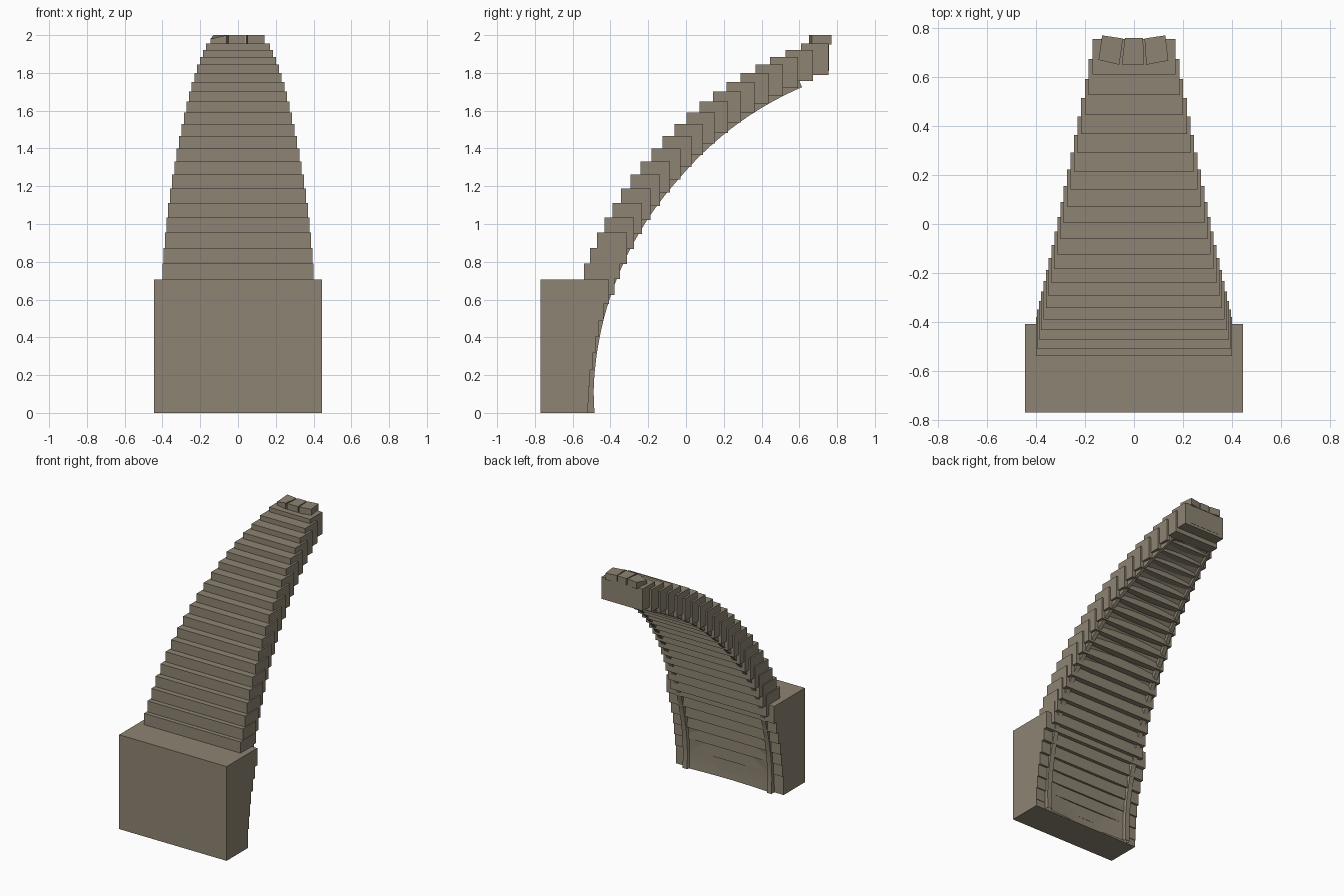
import bpy, bmesh
from math import sin, cos, radians

cube = bpy.data.objects.get("Cube")
if cube:
    bpy.data.objects.remove(cube, do_unlink=True)

stone = bpy.data.materials.new("warm_grey_stone")
stone.use_nodes = True
COLOUR = (0.27, 0.23, 0.17, 1)
stone.diffuse_color = COLOUR
stone.node_tree.nodes["Principled BSDF"].inputs["Base Color"].default_value = COLOUR

# Arch circle in the y-z plane
CY, CZ, RADIUS = 1.296, 0.129, 1.951
START, STEP, COUNT = 19.8, 2.61, 20


def arc(radius, degrees):
    a = radians(degrees)
    return CY - radius * cos(a), CZ + radius * sin(a)


def half_width(i):
    return 0.40 - 0.23 * (max(i, 0) / (COUNT - 1)) ** 1.3


def make(name, verts, faces):
    mesh = bpy.data.meshes.new(name)
    mesh.from_pydata(verts, [], faces)
    bm = bmesh.new()
    bm.from_mesh(mesh)
    bmesh.ops.recalc_face_normals(bm, faces=bm.faces)
    bm.to_mesh(mesh)
    bm.free()
    mesh.materials.append(stone)
    obj = bpy.data.objects.new(name, mesh)
    bpy.context.collection.objects.link(obj)
    return obj


def prism(name, low, high):
    """Solid between two matching outlines."""
    n = len(low)
    sides = [(k, (k + 1) % n, n + (k + 1) % n, n + k) for k in range(n)]
    return make(name, low + high, [tuple(range(n)), tuple(range(n, 2 * n))] + sides)


def box(name, w, y0, y1, z0, z1):
    ring = [(-w, y0), (w, y0), (w, y1), (-w, y1)]
    return prism(name, [(x, y, z0) for x, y in ring], [(x, y, z1) for x, y in ring])


# Base block with a back that steps along the arch
top = arc(RADIUS, START - STEP)[1]
outline = [(-0.77, 0), (-0.77, top)]
upper = top
for i in range(-1, -9, -1):
    y, z = arc(RADIUS, START + STEP * i)
    back = y + 0.16 + 0.0035 * (i + 1)
    lower = max(z - 0.13, 0) if i > -8 else 0
    outline += [(back, upper), (back, lower)]
    upper = lower
    if lower == 0:
        break
prism("base_block", [(-0.445, y, z) for y, z in outline],
      [(0.445, y, z) for y, z in outline])

# Overlapping courses that climb and narrow
for i in range(COUNT):
    y, z = arc(RADIUS, START + STEP * i)
    depth = 0.16 - 0.015 * i / (COUNT - 1)
    box(f"course_{i + 1}", half_width(i), y, y + depth, z - 0.165, z)

# Curved lining under the arch: two raised rails and a hollow middle
section = [(1, 0.06), (1, 0), (0.9, 0), (0.88, 0.018), (0.45, 0.026), (0, 0.03)]
section = [(-u, d) for u, d in section] + section[-2::-1]
rows, cols = 40, len(section)
verts = []
for r in range(rows):
    angle = -4.15 + 71 * r / (rows - 1)
    radius = 1.785 - 0.05 * min(max(angle, 0) / 40, 1)
    w = 0.92 * half_width((angle - START) / STEP)
    for u, d in section:
        y, z = arc(radius + d, angle)
        verts.append((u * w, y, max(z, 0)))
faces = [(r * cols + c, r * cols + c + 1, (r + 1) * cols + c + 1, (r + 1) * cols + c)
         for r in range(rows - 1) for c in range(cols - 1)]
lining = make("arch_lining", verts, faces)
bpy.ops.object.select_all(action='DESELECT')
lining.select_set(True)
bpy.context.view_layer.objects.active = lining
bpy.ops.object.shade_smooth_by_angle(angle=radians(30))

# Plate on the back of the last course
box("end_plate", 0.13, 0.749, 0.756, 1.81, 1.95)

# Three small fanned cap stones; the first has one worn corner
caps = {
    "cap_stone_right": [(-0.145, 0.67), (-0.06, 0.65), (-0.045, 0.757), (-0.13, 0.77)],
    "cap_stone_middle": [(-0.05, 0.652), (0.04, 0.652), (0.037, 0.76), (-0.037, 0.76)],
    "cap_stone_left": [(0.05, 0.65), (0.14, 0.667), (0.128, 0.77), (0.043, 0.757)],
}
for name, ring in caps.items():
    high = [[x, y, 2.0] for x, y in ring]
    if name == "cap_stone_right":
        high[0][2] = 1.98
    prism(name, [(x, y, 1.95) for x, y in ring], [tuple(p) for p in high])
